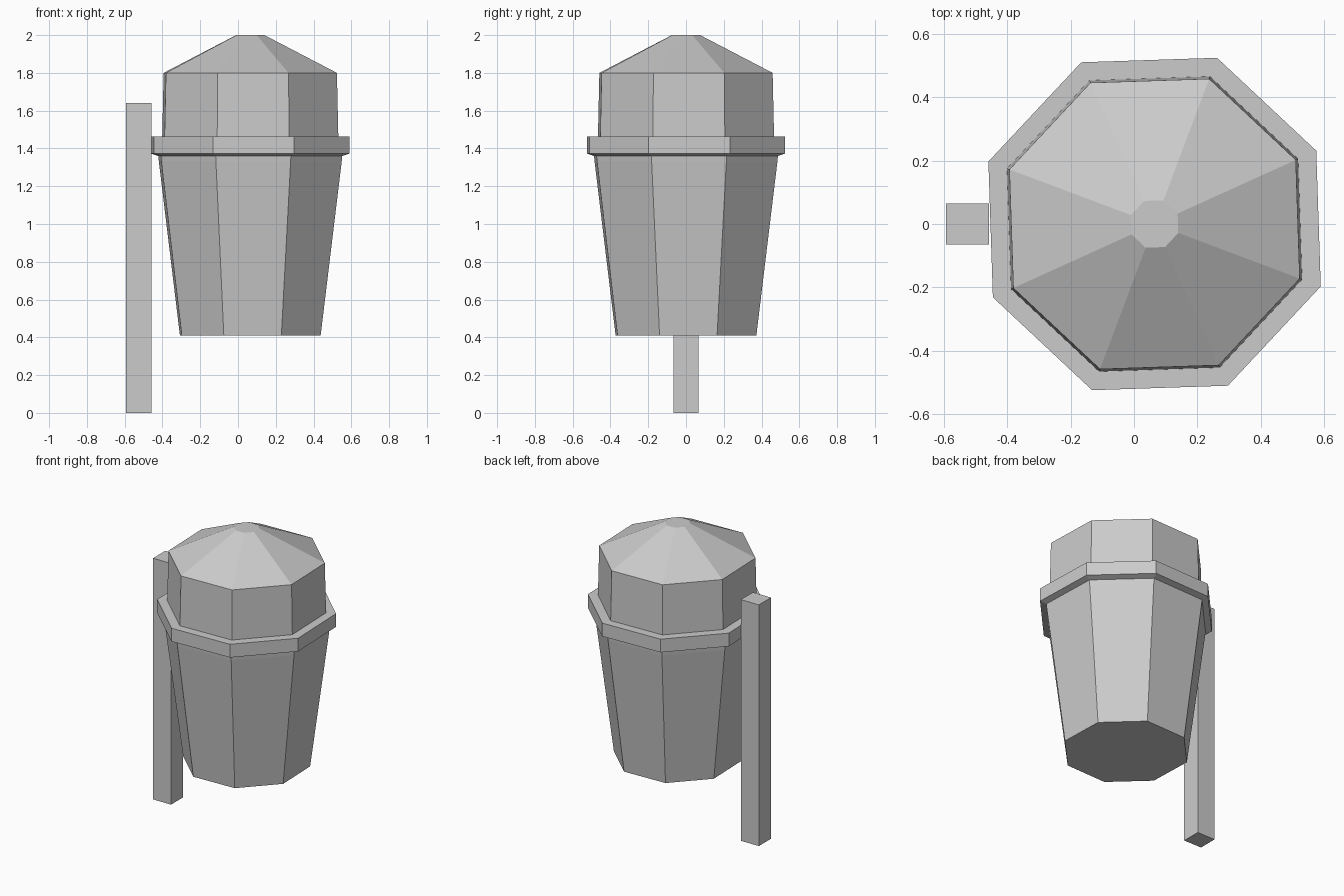
import bpy, bmesh, math

if "Cube" in bpy.data.objects:
    bpy.data.objects.remove(bpy.data.objects["Cube"])

SIDES, TURN, CX = 8, math.radians(24.4), 0.065


def lathe(name, profile, cap_first=False, cap_last=False):
    """Octagonal shell from (radius, z) points, listed bottom to top."""
    bm = bmesh.new()
    rings = []
    for r, z in profile:
        angles = [TURN + i * math.tau / SIDES for i in range(SIDES)]
        rings.append([bm.verts.new((r * math.cos(a), r * math.sin(a), z)) for a in angles])
    for lo, hi in zip(rings, rings[1:]):
        for i in range(SIDES):
            j = (i + 1) % SIDES
            bm.faces.new((lo[i], lo[j], hi[j], hi[i]))
    if cap_first:
        bm.faces.new(rings[0][::-1])
    if cap_last:
        bm.faces.new(rings[-1])
    mesh = bpy.data.meshes.new(name)
    bm.to_mesh(mesh)
    bm.free()
    obj = bpy.data.objects.new(name, mesh)
    obj.location.x = CX
    bpy.context.collection.objects.link(obj)
    return obj


# Tapered bin body with a closed floor and a near-vertical lip
lathe("bin_body", [(0.398, 0.41), (0.517, 1.33), (0.52, 1.36)], cap_first=True)

# Collar around the join of body and lid
lathe("rim", [(0.52, 1.36), (0.561, 1.373), (0.561, 1.463), (0.498, 1.463)])

# Lid wall and sloping roof with a small flat top
lathe("lid", [(0.498, 1.463), (0.49, 1.80), (0.08, 2.0)], cap_last=True)

# Square post behind the bin
bpy.ops.mesh.primitive_cube_add(size=1, location=(-0.526, 0, 0.82))
post = bpy.context.object
post.name = "post"
post.scale = (0.135, 0.13, 1.64)
